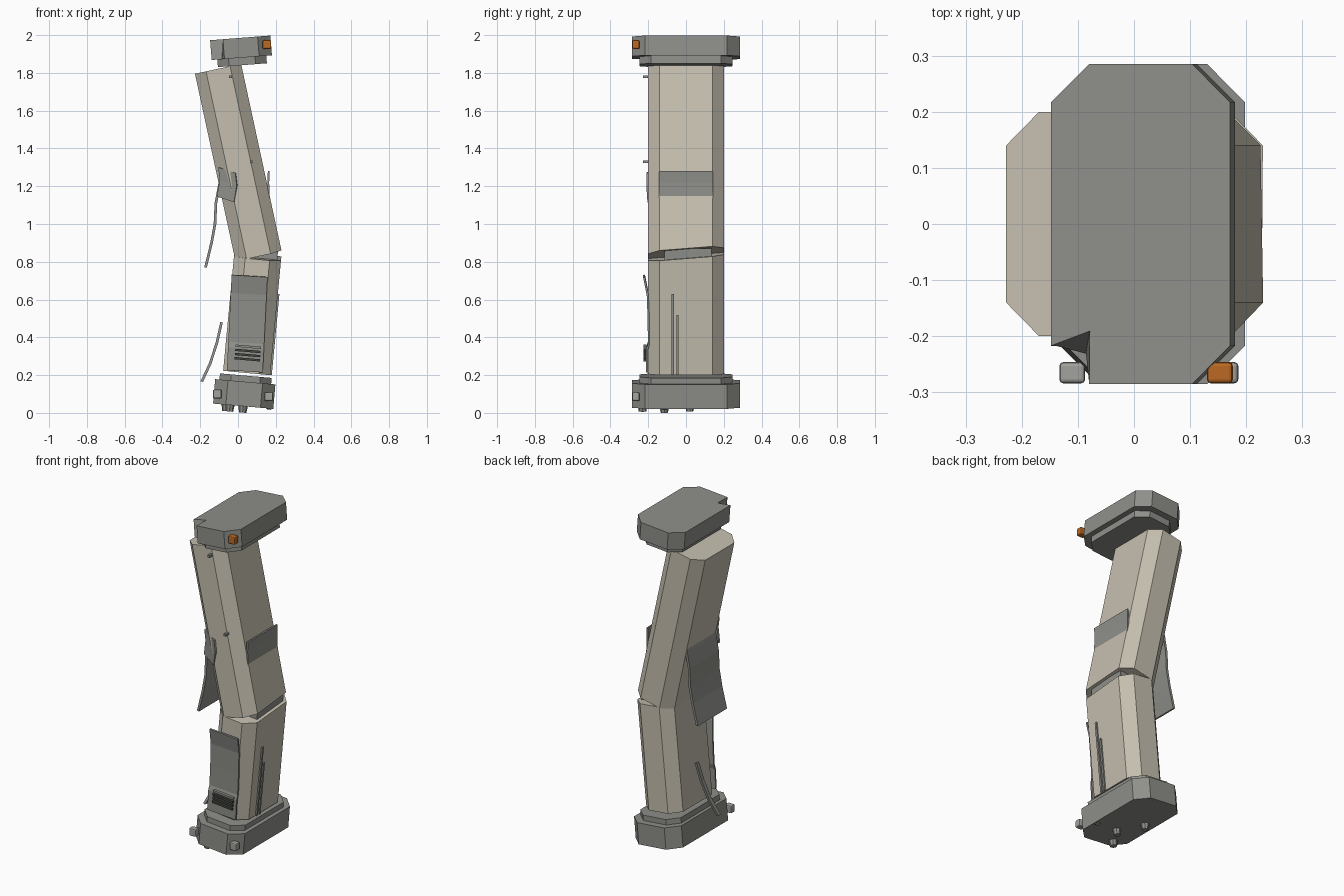
import bpy, bmesh
from math import radians
from mathutils import Vector, Matrix

if "Cube" in bpy.data.objects:
    bpy.data.objects.remove(bpy.data.objects["Cube"], do_unlink=True)


def material(name, rgb):
    m = bpy.data.materials.new(name)
    m.use_nodes = True
    m.diffuse_color = (*rgb, 1)
    m.node_tree.nodes["Principled BSDF"].inputs["Base Color"].default_value = (*rgb, 1)
    return m


BEIGE = material("beige paint", (0.56, 0.52, 0.43))
GREY = material("grey metal", (0.275, 0.28, 0.255))
ORANGE = material("orange lamp", (0.50, 0.14, 0.017))
PALE = material("pale lamp", (0.36, 0.36, 0.34))
DARK = material("dark vent", (0.06, 0.06, 0.055))


def finish(name, bm, mat, matrix=Matrix()):
    bmesh.ops.recalc_face_normals(bm, faces=bm.faces[:])
    mesh = bpy.data.meshes.new(name)
    bm.to_mesh(mesh)
    bm.free()
    ob = bpy.data.objects.new(name, mesh)
    ob.matrix_world = matrix
    mesh.materials.append(mat)
    bpy.context.collection.objects.link(ob)
    return ob


def frame(x, y, z, tilt=0):
    return Matrix.Translation((x, y, z)) @ Matrix.Rotation(radians(tilt), 4, 'Y')


def octagon_prism(sx, sy, sz, cut, offset=0, shear_top=0, shear_bottom=0):
    """Block with chamfered upright corners; its ends may slope along y."""
    bm = bmesh.new()
    a, b = sx / 2, sy / 2
    ring = [(a, cut - b), (a, b - cut), (a - cut, b), (cut - a, b),
            (-a, b - cut), (-a, cut - b), (cut - a, -b), (a - cut, -b)]
    ends = []
    for side, shear in ((-1, shear_bottom), (1, shear_top)):
        ends.append([bm.verts.new((x, y, offset + side * sz / 2 + shear * y)) for x, y in ring])
    low, high = ends
    bm.faces.new(low[::-1])
    bm.faces.new(high)
    for i in range(8):
        j = (i + 1) % 8
        bm.faces.new((low[i], low[j], high[j], high[i]))
    return bm


def box(name, size, matrix, mat, bevel=0):
    bm = bmesh.new()
    bmesh.ops.create_cube(bm, size=1)
    bmesh.ops.scale(bm, vec=size, verts=bm.verts[:])
    ob = finish(name, bm, mat, matrix)
    if bevel:
        mod = ob.modifiers.new("soft edges", 'BEVEL')
        mod.width, mod.segments = bevel, 2
    return ob


def sheet(name, path, across, mat, thick=0.01):
    """Thin bent plate following a path, with constant width."""
    bm = bmesh.new()
    half = Vector(across) / 2
    rows = [(bm.verts.new(Vector(p) - half), bm.verts.new(Vector(p) + half)) for p in path]
    for r, s in zip(rows, rows[1:]):
        bm.faces.new((r[0], r[1], s[1], s[0]))
    ob = finish(name, bm, mat)
    mod = ob.modifiers.new("thickness", 'SOLIDIFY')
    mod.thickness, mod.offset = thick, 0
    return ob


# Base and its collar
base = frame(0.033, 0, 0.10, 5)
finish("base", octagon_prism(0.32, 0.57, 0.13, 0.068), GREY, base)
finish("base_collar", octagon_prism(0.275, 0.49, 0.035, 0.06, 0.08), GREY, base)

# Bolts under the base
for i, (x, y) in enumerate([(-0.09, 0.02), (0, -0.115), (-0.07, -0.23)]):
    bm = bmesh.new()
    bmesh.ops.create_cone(bm, cap_ends=True, segments=8, radius1=0.02, radius2=0.025, depth=0.04)
    finish(f"base_bolt_{i + 1}", bm, GREY, base @ Matrix.Translation((x, y, -0.079)))
box("side_bolt", (0.03, 0.035, 0.03), frame(0.165, -0.115, 0.032, 5), GREY, 0.008)

# Lower and upper post, split at the break
finish("lower_post", octagon_prism(0.25, 0.4, 0.62, 0.06, shear_top=0.08), BEIGE,
       frame(0.075, 0, 0.52, 5.4))
finish("upper_post", octagon_prism(0.25, 0.4, 1.0, 0.06, shear_bottom=0.08), BEIGE,
       frame(0, 0, 1.333, -12.2))
box("broken_core", (0.17, 0.25, 0.08), frame(0.125, 0.01, 0.835, 3), GREY)

# Cap with a torn front corner
cap = frame(0.016, 0, 1.933, -4.5)
bm = octagon_prism(0.32, 0.57, 0.105, 0.068)
torn = min(bm.faces, key=lambda f: sum(f.calc_center_median().xy) if abs(f.normal.z) < 0.5 else 9)
bm.normal_update()
corner = [f for f in bm.faces if f.normal.x < -0.5 and f.normal.y < -0.5][0]
level = [e for e in corner.edges if abs(e.verts[0].co.z - e.verts[1].co.z) < 0.01]
inner = bmesh.ops.subdivide_edges(bm, edges=level, cuts=1)["geom_inner"]
for v in [g for g in inner if isinstance(g, bmesh.types.BMVert)]:
    v.co += Vector((0.035, 0.06, 0)) if v.co.z > 0 else Vector((0.02, 0.02, 0))
bm.normal_update()
corner = [f for f in bm.faces if f.normal.x < -0.3 and f.normal.y < -0.3]
for v in bmesh.ops.poke(bm, faces=corner)["verts"]:
    v.co += Vector((0.05, 0.06, 0))
finish("cap", bm, GREY, cap)
finish("cap_collar", octagon_prism(0.26, 0.49, 0.045, 0.06, -0.07), GREY, cap)

# Corner lamps
lamp = (0.046, 0.038, 0.046)
box("cap_lamp", lamp, frame(0.153, -0.265, 1.95), ORANGE, 0.007)
box("base_lamp_right", lamp, frame(-0.11, -0.265, 0.10), PALE, 0.007)
box("base_lamp_left", lamp, frame(0.163, -0.265, 0.086), PALE, 0.007)

# Front cover, bent away at the top
profile = [(-0.222, 0.725), (-0.213, 0.68), (-0.203, 0.63), (-0.198, 0.5),
           (-0.197, 0.37), (-0.206, 0.34), (-0.206, 0.22)]
sheet("front_cover", [(0.025 + 0.05 * z, y, z) for y, z in profile], (0.19, 0, -0.012), GREY)

# Louvred vent on the front cover
for i in range(4):
    z = 0.35 - 0.022 * i
    box(f"vent_slat_{i + 1}", (0.135, 0.016, 0.012), frame(0.04 + 0.1 * z - 0.02, -0.216, z, 5),
        DARK if i else GREY)

# Peeling plates on the sides of the upper post
sheet("left_side_cover", [(-0.08, 0, 1.29), (-0.1, 0, 1.2), (-0.117, 0, 1.11), (-0.122, 0, 1.0),
                          (-0.14, 0, 0.9), (-0.172, 0, 0.77)], (0, 0.28, 0), GREY, 0.014)
sheet("left_side_torn_edge", [(-0.058, -0.188, 1.285), (-0.05, -0.188, 1.22), (-0.065, -0.182, 1.13)],
      (0.09, -0.035, -0.03), GREY)
sheet("right_side_cover", [(0.163, 0, 1.28), (0.16, 0, 1.22), (0.163, 0, 1.15), (0.165, 0, 1.08)],
      (0, 0.285, 0), GREY)

# Loose trim strip on the lower left side
sheet("left_trim_strip", [(-0.087, 0.02, 0.48), (-0.112, 0.005, 0.37), (-0.148, -0.015, 0.26),
                          (-0.192, -0.04, 0.165)], (0, 0.024, 0), GREY, 0.014)

# Trim strips on the lower right side
for name, y, top in (("long_trim_strip", -0.07, 0.63), ("short_trim_strip", -0.045, 0.52)):
    mid = (top + 0.2) / 2
    box(name, (0.018, 0.013, top - 0.2), frame(0.2 + 0.094 * (mid - 0.52), y, mid, 5.4), GREY)

# Small studs left on the front of the upper post
for name, x, z in (("upper_stud", -0.04, 1.78), ("lower_stud", 0.07, 1.33)):
    box(name, (0.014, 0.03, 0.014), frame(x, -0.213, z), GREY)
